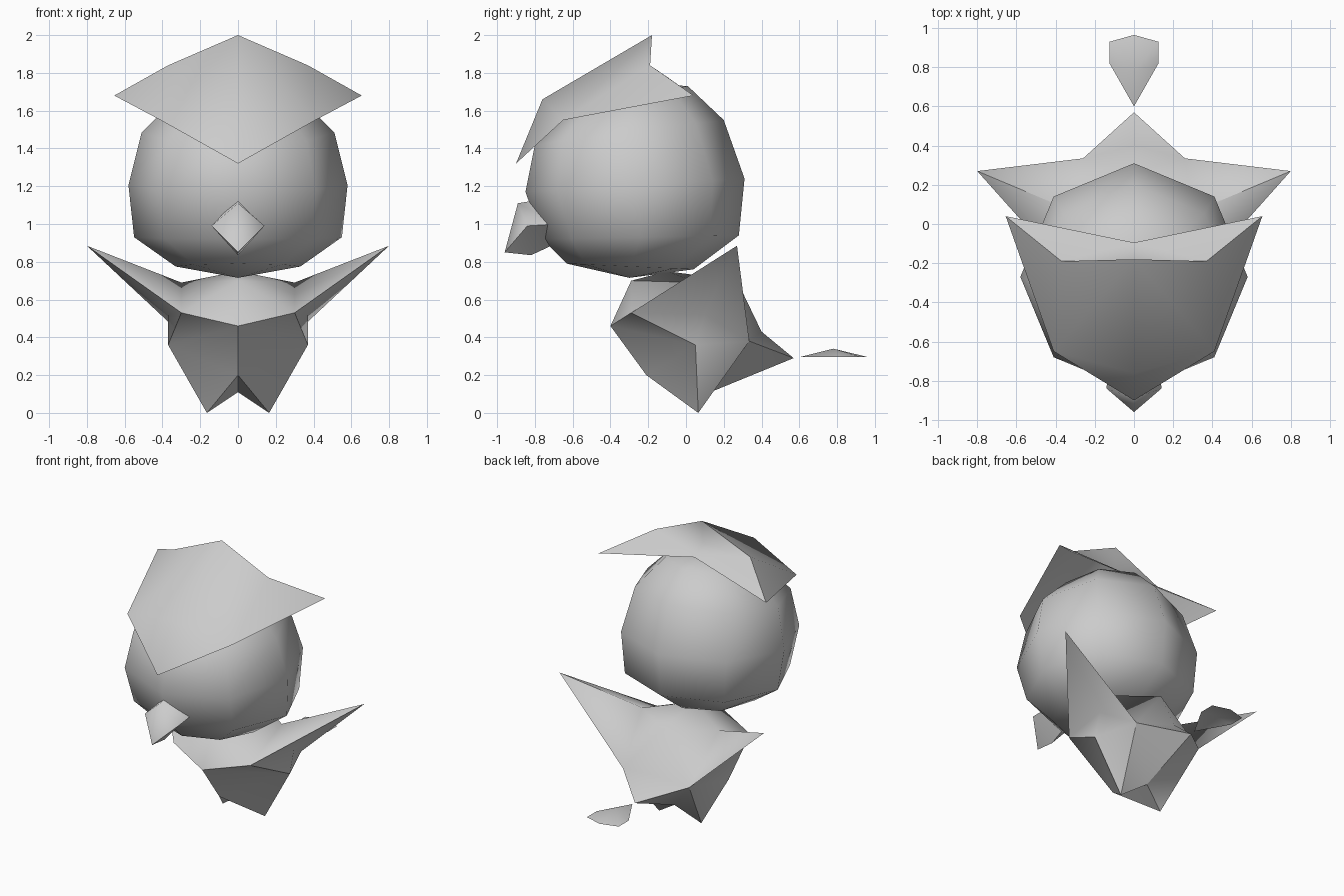
import bpy
import bmesh
from math import sin, cos, pi, radians

default_cube = bpy.data.objects.get("Cube")
if default_cube:
    bpy.data.objects.remove(default_cube, do_unlink=True)

# One plain material for the whole bird
plain_grey = bpy.data.materials.new("plain_grey")
plain_grey.use_nodes = True
grey = (0.6, 0.6, 0.6, 1)
plain_grey.diffuse_color = grey
for node in plain_grey.node_tree.nodes:
    if node.type == 'BSDF_PRINCIPLED':
        node.inputs["Base Color"].default_value = grey


def finish(name, builder):
    """Weld, orient and smooth a bmesh, keep steep folds sharp, then link it."""
    bmesh.ops.remove_doubles(builder, verts=builder.verts[:], dist=0.001)
    bmesh.ops.recalc_face_normals(builder, faces=builder.faces[:])
    for face in builder.faces:
        face.smooth = True
    for edge in builder.edges:
        edge.smooth = edge.calc_face_angle(0) < radians(60)
    mesh = bpy.data.meshes.new(name)
    builder.to_mesh(mesh)
    builder.free()
    mesh.materials.append(plain_grey)
    part = bpy.data.objects.new(name, mesh)
    bpy.context.collection.objects.link(part)


def mirrored_part(name, points, faces):
    """Build the left half from named points and mirror it across x."""
    builder = bmesh.new()
    for side in (1, -1):
        corners = {key: builder.verts.new((side * x, y, z))
                   for key, (x, y, z) in points.items()}
        for face in faces:
            order = face.split()[::side]
            builder.faces.new([corners[key] for key in order])
    finish(name, builder)


# Head: eight-sided ball, each ring slightly tilted
# ring: front y, back y, half width, front z, back z
head_rings = [
    (-.63, .04, .33, .79, .76),
    (-.76, .28, .55, .92, .94),
    (-.85, .31, .58, 1.17, 1.24),
    (-.80, .20, .51, 1.42, 1.55),
    (-.60, .01, .32, 1.62, 1.73),
]
builder = bmesh.new()
segments = 8
loops = []
for front, back, width, front_z, back_z in head_rings:
    loop = []
    for step in range(segments):
        angle = 2 * pi * step / segments
        blend = (1 + cos(angle)) / 2
        loop.append(builder.verts.new((width * sin(angle),
                                       back + (front - back) * blend,
                                       back_z + (front_z - back_z) * blend)))
    loops.append(loop)
for lower, upper in zip(loops, loops[1:]):
    for step in range(segments):
        after = (step + 1) % segments
        builder.faces.new((lower[step], lower[after], upper[after], upper[step]))
for loop, pole in ((loops[0], (0, -.3, .715)), (loops[-1], (0, -.3, 1.75))):
    centre = builder.verts.new(pole)
    for step in range(segments):
        builder.faces.new((loop[step], loop[(step + 1) % segments], centre))
finish("head", builder)

# Crest: open pointed hood with swept side tips and an upright back
mirrored_part("head_crest", {
    "peak": (0, -.18, 2),
    "ridge": (.37, -.19, 1.84),
    "notch": (0, -.19, 1.84),
    "side_tip": (.655, .04, 1.68),
    "back": (0, -.095, 1.775),
    "rim": (.41, -.65, 1.55),
    "front_tip": (0, -.9, 1.32),
    "brow": (0, -.76, 1.66),
}, [
    "brow front_tip rim",
    "peak brow rim",
    "peak rim ridge",
    "ridge rim side_tip",
    "ridge side_tip back",
    "peak ridge notch",
    "notch ridge back",
])

# Beak: hooked diamond sunk into the face
mirrored_part("beak", {
    "tip": (0, -.96, .85),
    "top": (0, -.89, 1.11),
    "side": (.14, -.84, .99),
    "bottom": (0, -.82, .835),
    "root_top": (0, -.7, 1.14),
    "root_side": (.13, -.68, 1.0),
    "root_bottom": (0, -.68, .9),
}, [
    "tip side top",
    "tip bottom side",
    "top side root_side root_top",
    "side bottom root_bottom root_side",
])

# Body with raised wings, pointed legs and rump
mirrored_part("body_and_wings", {
    "neck": (0, -.1, .75),
    "throat": (0, -.29, .7),
    "chest": (0, -.4, .46),
    "belly": (0, -.21, .2),
    "crotch": (0, 0, .145),
    "vent": (0, .13, .11),
    "rump": (0, .57, .29),
    "back": (0, .4, .43),
    "nape": (0, .27, .7),
    "shoulder": (.3, .06, .69),
    "wing_front": (.3, -.29, .53),
    "wing_tip": (.8, .27, .885),
    "wing_rear": (.26, .335, .38),
    "wing_pit": (.37, .1, .52),
    "flank": (.37, .05, .36),
    "foot": (.165, .065, 0),
}, [
    "neck throat shoulder",
    "throat wing_front shoulder",
    "throat chest wing_front",
    "chest flank wing_front",
    "chest belly flank",
    "belly foot flank",
    "belly crotch foot",
    "crotch vent foot",
    "vent wing_rear foot",
    "vent rump wing_rear",
    "foot wing_rear flank",
    "rump back wing_rear",
    "back nape wing_rear",
    "nape shoulder wing_rear",
    "shoulder wing_tip wing_rear",
    "nape neck shoulder",
    "shoulder wing_front wing_tip",
    "wing_front wing_pit wing_tip",
    "wing_pit wing_rear wing_tip",
    "wing_front flank wing_pit",
    "flank wing_rear wing_pit",
])

# Tail feather: separate shallow open fan behind the rump
mirrored_part("tail_feather", {
    "root": (0, .6, .295),
    "side": (.125, .82, .295),
    "corner": (.125, .93, .295),
    "end": (0, .965, .295),
    "crown": (0, .78, .34),
}, [
    "root side crown",
    "side corner crown",
    "corner end crown",
])
